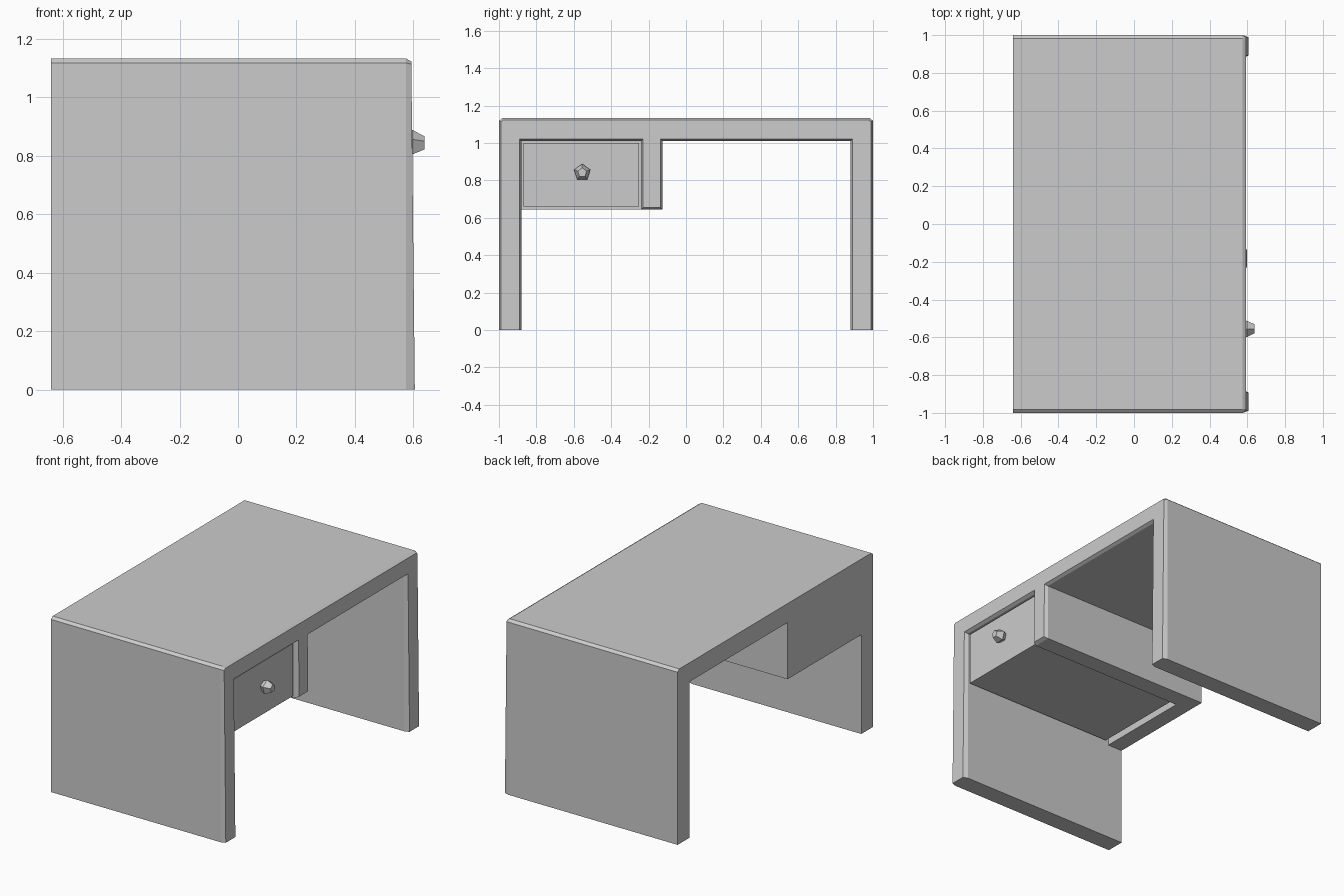
import bpy, bmesh, math

if "Cube" in bpy.data.objects:
    bpy.data.objects.remove(bpy.data.objects["Cube"])


def finish(name, bm):
    bmesh.ops.recalc_face_normals(bm, faces=bm.faces)
    me = bpy.data.meshes.new(name)
    bm.to_mesh(me)
    bm.free()
    ob = bpy.data.objects.new(name, me)
    bpy.context.collection.objects.link(ob)
    return ob


def add_box(bm, x, y, z):
    ret = bmesh.ops.create_cube(bm, size=1)
    for v in ret["verts"]:
        for i, (a, b) in enumerate((x, y, z)):
            v.co[i] = a + (v.co[i] + 0.5) * (b - a)
    return [f for f in bm.faces if f.verts[0] in ret["verts"]]


# Desk frame: side panels, top and divider as one extruded outline
BACK, CHAMFER, FRONT = -0.64, 0.575, 0.605
outline = [(-1, 0), (-1, 1.118), (-0.982, 1.133), (0.982, 1.133), (1, 1.118), (1, 0),
           (0.88, 0), (0.88, 1.01), (-0.125, 1.01), (-0.125, 0.643),
           (-0.24, 0.643), (-0.24, 1.01), (-0.88, 1.01), (-0.88, 0)]
bm = bmesh.new()
base = bm.faces.new([bm.verts.new((BACK, y, z)) for y, z in outline])
bmesh.ops.recalc_face_normals(bm, faces=[base])
ext = bmesh.ops.extrude_face_region(bm, geom=[base], use_keep_orig=True)
front = next(g for g in ext["geom"] if isinstance(g, bmesh.types.BMFace))
for v in front.verts:
    v.co.x = CHAMFER
bmesh.ops.recalc_face_normals(bm, faces=bm.faces)
# Chamfered front rim, leaning back slightly towards the top
bmesh.ops.inset_region(bm, faces=[front], thickness=0.011, use_even_offset=True)
for v in front.verts:
    if v.co.z < 0.1:
        v.co.z = 0
    v.co.x = FRONT - 0.012 * v.co.z / 1.13
finish("desk_frame", bm)

# Panel closing the back of the drawer bay
bm = bmesh.new()
add_box(bm, (BACK, -0.535), (-0.88, -0.24), (0.643, 1.01))
finish("drawer_bay_back", bm)

# Drawer: open-topped box
bm = bmesh.new()
faces = add_box(bm, (-0.505, 0.57), (-0.868, -0.25), (0.66, 1.0))
top = max(faces, key=lambda f: f.calc_center_median().z)
bmesh.ops.inset_region(bm, faces=[top], thickness=0.03, use_even_offset=True)
inner = bmesh.ops.extrude_face_region(bm, geom=[top])
bmesh.ops.delete(bm, geom=[top], context='FACES_ONLY')
for v in inner["geom"]:
    if isinstance(v, bmesh.types.BMVert):
        v.co.z = 0.69
finish("drawer", bm)

# Five-sided knob
bm = bmesh.new()
rings = []
for x, r in ((0.565, 0.028), (0.597, 0.046), (0.638, 0.025)):
    ring = []
    for i in range(5):
        a = math.pi / 2 + math.tau * i / 5
        ring.append(bm.verts.new((x, -0.555 + r * math.cos(a), 0.842 + r * math.sin(a))))
    rings.append(ring)
for lo, hi in zip(rings, rings[1:]):
    for i in range(5):
        j = (i + 1) % 5
        bm.faces.new((lo[i], lo[j], hi[j], hi[i]))
bm.faces.new(rings[0])
bm.faces.new(rings[-1])
finish("drawer_knob", bm)
